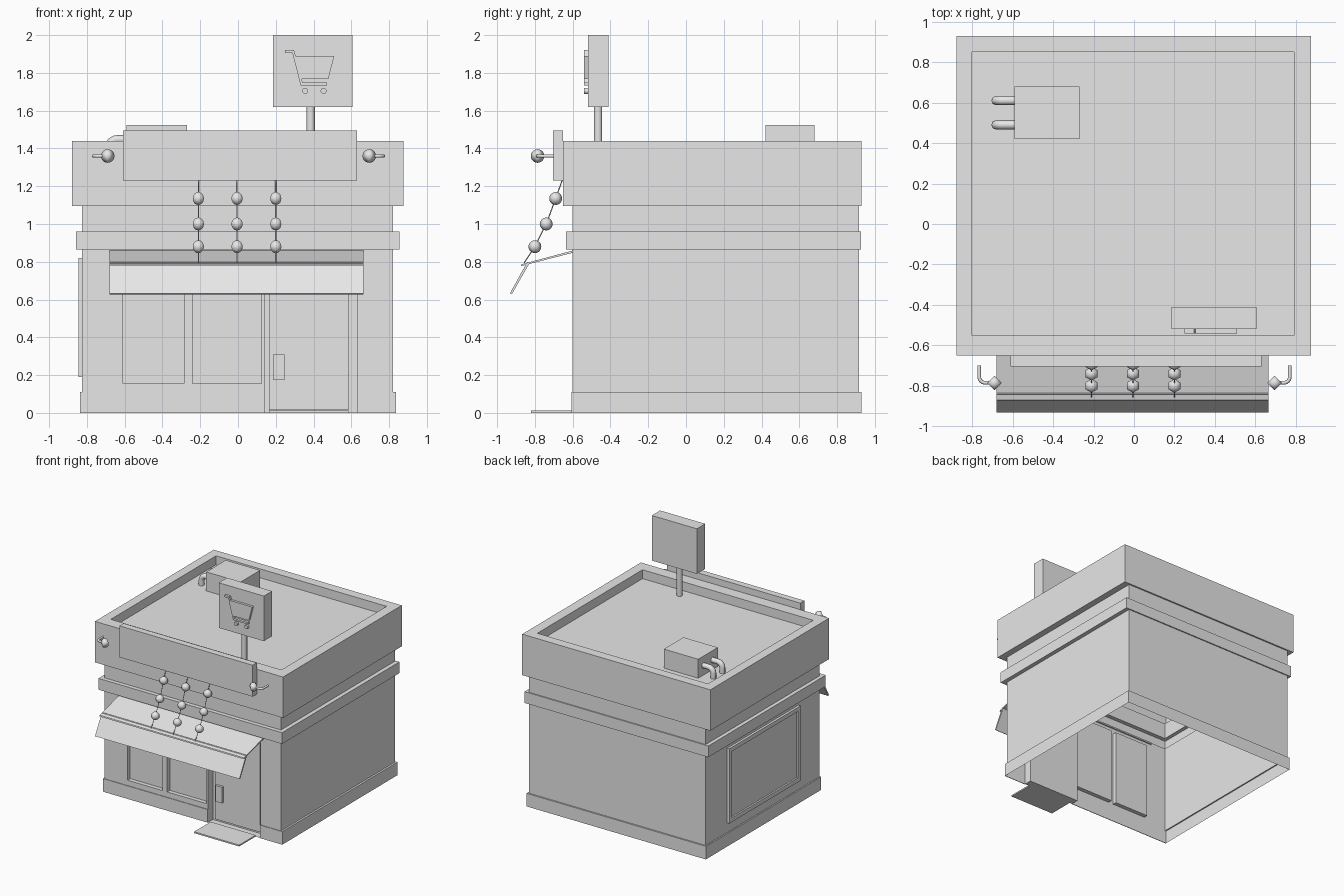
import bpy, bmesh, math
from mathutils import Vector

cube = bpy.data.objects.get("Cube")
if cube:
    bpy.data.objects.remove(cube, do_unlink=True)

GREY = (0.8, 0.8, 0.8, 1)
mat = bpy.data.materials.new("plain_grey")
mat.use_nodes = True
mat.diffuse_color = GREY
mat.node_tree.nodes["Principled BSDF"].inputs["Base Color"].default_value = GREY


def finish(name, bm, smooth=False):
    bmesh.ops.recalc_face_normals(bm, faces=bm.faces)
    me = bpy.data.meshes.new(name)
    bm.to_mesh(me)
    bm.free()
    me.materials.append(mat)
    for p in me.polygons:
        p.use_smooth = smooth
    ob = bpy.data.objects.new(name, me)
    bpy.context.collection.objects.link(ob)
    return ob


def box(name, x, y, z):
    """Box from three (low, high) ranges."""
    bm = bmesh.new()
    bmesh.ops.create_cube(bm, size=1)
    for v in bm.verts:
        v.co = [r[0] + (c + 0.5) * (r[1] - r[0]) for c, r in zip(v.co, (x, y, z))]
    return finish(name, bm)


def prism(name, outline, start, axis, length):
    """Extrude a flat outline; start maps each outline pair to a 3D point."""
    bm = bmesh.new()
    face = bm.faces.new([bm.verts.new(start(a, b)) for a, b in outline])
    ext = bmesh.ops.extrude_face_region(bm, geom=[face])
    moved = [g for g in ext["geom"] if isinstance(g, bmesh.types.BMVert)]
    bmesh.ops.translate(bm, verts=moved, vec=Vector(axis) * length)
    return finish(name, bm)


def tube(name, points, radius, sides=2):
    """Round bar following a path, converted to a mesh."""
    cu = bpy.data.curves.new(name, "CURVE")
    cu.dimensions = "3D"
    cu.bevel_depth = radius
    cu.bevel_resolution = sides
    cu.use_fill_caps = True
    sp = cu.splines.new("POLY")
    sp.points.add(len(points) - 1)
    for p, co in zip(sp.points, points):
        p.co = (*co, 1)
    cu.materials.append(mat)
    ob = bpy.data.objects.new(name, cu)
    bpy.context.collection.objects.link(ob)
    return ob


def ball(name, centre, radius, segments):
    bm = bmesh.new()
    bmesh.ops.create_uvsphere(bm, u_segments=segments, v_segments=10, radius=radius)
    bmesh.ops.translate(bm, verts=bm.verts, vec=centre)
    return finish(name, bm, True)


def arc(cx, cy, r, a0, a1, n=6):
    angles = [math.radians(a0 + (a1 - a0) * i / n) for i in range(n + 1)]
    return [(cx + r * math.cos(a), cy + r * math.sin(a)) for a in angles]


# Hollow shell: base, walls, ledge, parapet and sunken roof
BASE = (-0.836, 0.836, -0.605, 0.93)
WALL = (-0.825, 0.82, -0.6, 0.917)
LEDGE = (-0.857, 0.855, -0.635, 0.927)
PARAPET = (-0.878, 0.875, -0.65, 0.93)
ROOF = (-0.8, 0.79, -0.55, 0.85)
levels = [(BASE, 0), (BASE, 0.11), (WALL, 0.11), (WALL, 0.865), (LEDGE, 0.865),
          (LEDGE, 0.96), (WALL, 0.96), (WALL, 1.095), (PARAPET, 1.095),
          (PARAPET, 1.44), (ROOF, 1.44), (ROOF, 1.365)]
bm = bmesh.new()
rings = []
for (x0, x1, y0, y1), z in levels:
    corners = [(x0, y0), (x1, y0), (x1, y1), (x0, y1)]
    rings.append([bm.verts.new((x, y, z)) for x, y in corners])
for n, (low, high) in enumerate(zip(rings, rings[1:])):
    for i in range(4):
        if i == 0 and n < 3:
            continue  # shopfront goes here
        j = (i + 1) % 4
        bm.faces.new((low[i], low[j], high[j], high[i]))
bm.faces.new(rings[-1])
finish("building_shell", bm)

# Shopfront wall with recessed windows and doorway
xs = [-0.825, -0.61, -0.285, -0.24, 0.125, 0.14, 0.63, 0.82]
zs = [0, 0.155, 0.8, 0.865]
bm = bmesh.new()
grid = [[bm.verts.new((x, -0.6, z)) for x in xs] for z in zs]
windows, door = [], []
for r in range(len(zs) - 1):
    for c in range(len(xs) - 1):
        f = bm.faces.new((grid[r][c], grid[r][c + 1], grid[r + 1][c + 1], grid[r + 1][c]))
        if r == 1 and c in (1, 3):
            windows.append(f)
        elif r < 2 and c == 5:
            door.append(f)
for group, depth in ((windows, 0.035), (door, 0.065)):
    ext = bmesh.ops.extrude_face_region(bm, geom=group)
    moved = [g for g in ext["geom"] if isinstance(g, bmesh.types.BMVert)]
    bmesh.ops.translate(bm, verts=moved, vec=(0, depth, 0))
    bmesh.ops.delete(bm, geom=[f for f in group if f.is_valid], context="FACES")
finish("shopfront_wall", bm)
box("front_base_right", (-0.836, 0.14), (-0.605, -0.6), (0, 0.11))
box("front_base_left", (0.63, 0.836), (-0.605, -0.6), (0, 0.11))

# Door, handle and mat
box("door_leaf", (0.165, 0.585), (-0.545, -0.535), (0.015, 0.79))
box("door_handle", (0.185, 0.245), (-0.565, -0.545), (0.175, 0.31))
box("door_mat", (0.165, 0.585), (-0.82, -0.6), (0, 0.012))

# Side window
fx = (-0.845, -0.825)
for z in ((0.19, 0.225), (0.785, 0.82)):
    box("side_window_rail", fx, (-0.32, 0.63), z)
for y in ((-0.32, -0.285), (0.595, 0.63)):
    box("side_window_stile", fx, y, (0.225, 0.785))
box("side_window_pane", (-0.831, -0.825), (-0.285, 0.595), (0.225, 0.785))

# Awning: sloping top and hanging flap
def side_point(y, z):
    return (-0.68, y, z)

prism("awning_top", [(-0.59, 0.862), (-0.87, 0.787), (-0.873, 0.777), (-0.59, 0.85)],
      side_point, (1, 0, 0), 1.345)
prism("awning_flap", [(-0.84, 0.8), (-0.932, 0.633), (-0.922, 0.628), (-0.83, 0.79)],
      side_point, (1, 0, 0), 1.345)

# Facade board
box("facade_board", (-0.61, 0.63), (-0.705, -0.65), (1.23, 1.495))

# Hanging strings of lanterns
string = [(-0.656, 1.23), (-0.69, 1.135), (-0.74, 1.0), (-0.8, 0.88), (-0.857, 0.795)]
for x in (-0.21, -0.005, 0.2):
    tube("lantern_string", [(x, y, z) for y, z in string], 0.003, 0)
    for y, z in string[1:4]:
        ball("lantern", (x, y, z), 0.034, 6)

# Wall lamps on bent brackets
for s, cx in ((-1, -0.69), (1, 0.695)):
    ball("wall_lamp", (cx, -0.786, 1.36), 0.036, 4)
    bend = [(cx + s * (0.045 + dx), -0.755 + dy, 1.36) for dx, dy in arc(0, 0, 0.03, 0, -90)]
    tube("lamp_bracket", [(cx + s * 0.075, -0.70, 1.36)] + bend + [(cx, -0.785, 1.36)], 0.009)

# Roof unit with two elbow pipes
box("roof_unit", (-0.59, -0.27), (0.42, 0.68), (1.365, 1.525))
for y in (0.49, 0.61):
    bend = [(x, y, z) for x, z in arc(-0.64, 1.405, 0.042, 90, 180)]
    tube("roof_pipe", [(-0.58, y, 1.447)] + bend + [(-0.682, y, 1.365)], 0.023)

# Roof sign with cart symbol in relief
tube("sign_pole", [(0.385, -0.465, 1.365), (0.385, -0.465, 1.63)], 0.022, 3)
box("sign_panel", (0.185, 0.605), (-0.52, -0.41), (1.62, 2.0))


def sign_point(x, z):
    return (x, -0.54, z)


def relief(name, outline):
    prism(name, outline, sign_point, (0, 1, 0), 0.02)


relief("cart_basket", [(0.305, 1.89), (0.51, 1.89), (0.478, 1.767), (0.332, 1.767)])
relief("cart_handle", [(0.25, 1.92), (0.297, 1.92), (0.345, 1.74), (0.33, 1.74),
                       (0.288, 1.905), (0.25, 1.905)])
relief("cart_rail", [(0.33, 1.748), (0.47, 1.748), (0.47, 1.733), (0.33, 1.733)])
for x in (0.355, 0.453):
    relief("cart_wheel", arc(x, 1.705, 0.016, 0, 330, 11))
